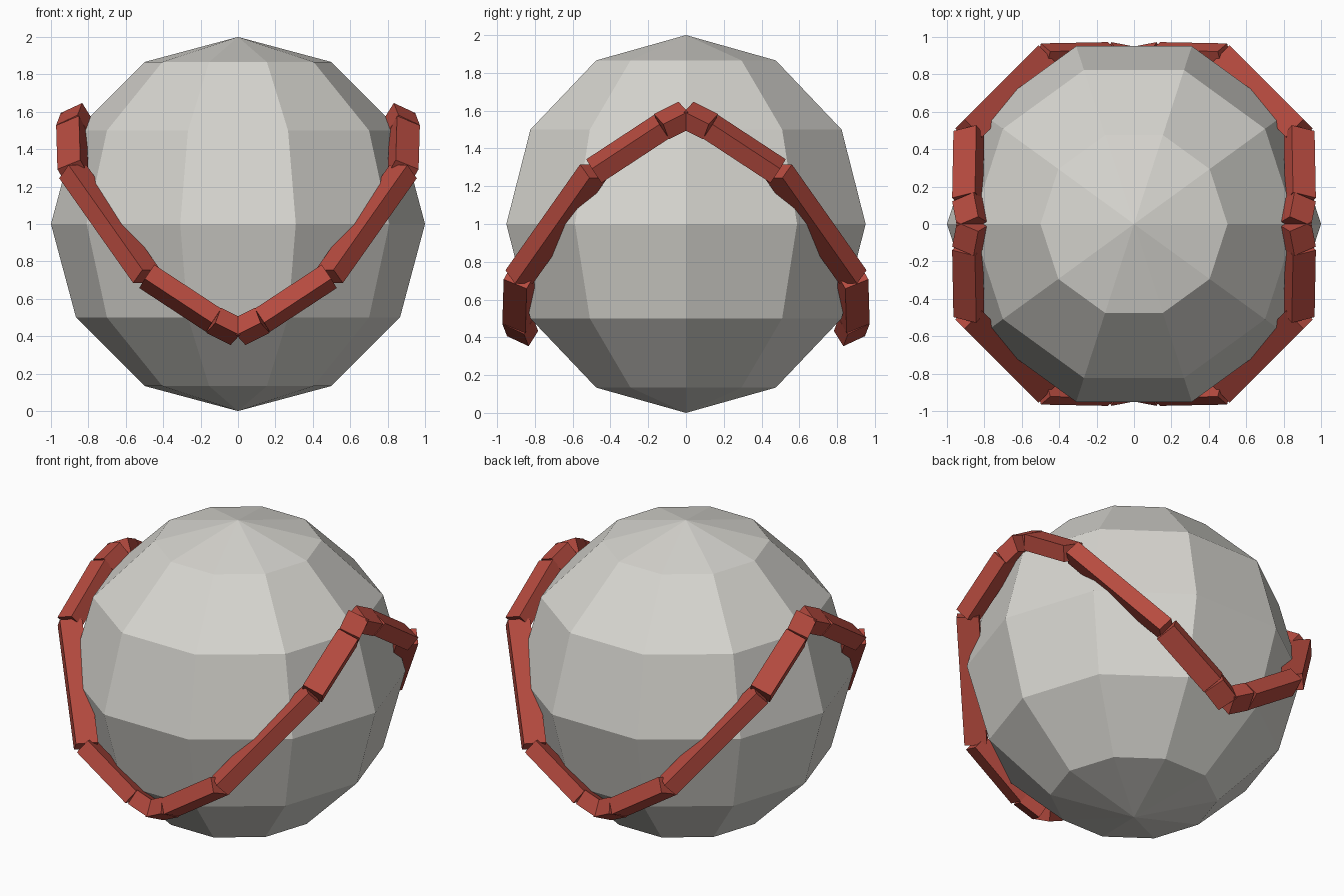
import bpy, bmesh, math
from mathutils import Vector

if "Cube" in bpy.data.objects:
    bpy.data.objects.remove(bpy.data.objects["Cube"])


def material(name, rgb):
    m = bpy.data.materials.new(name)
    m.diffuse_color = (*rgb, 1)
    m.use_nodes = True
    m.node_tree.nodes["Principled BSDF"].inputs["Base Color"].default_value = m.diffuse_color
    return m


def finish(bm, name, mat):
    bmesh.ops.recalc_face_normals(bm, faces=bm.faces)
    me = bpy.data.meshes.new(name)
    bm.to_mesh(me)
    bm.free()
    me.materials.append(mat)
    ob = bpy.data.objects.new(name, me)
    bpy.context.collection.objects.link(ob)
    ob.location.z = 1
    return ob


# Faceted ball, 10 segments by 6 rings, with a corner on the x axis
bm = bmesh.new()
bmesh.ops.create_uvsphere(bm, u_segments=10, v_segments=6, radius=1)
ball = finish(bm, "ball", material("warm grey", (0.68, 0.67, 0.63)))
if max(v.co.x for v in ball.data.vertices) < 0.99:
    ball.rotation_euler.z = math.pi / 2

# Seam path: one eighth measured, swapped over the diagonal for a quarter
eighth = [(0.865, 0, 0.58), (0.89, 0.13, 0.515), (0.883, 0.488, 0.28)]
quarter = [Vector(p) for p in eighth]
quarter += [Vector((y, x, -z)) for x, y, z in reversed(eighth)]

DEPTH, WIDTH, ROLL = 0.135, 0.10, math.radians(26)


def bar_corners(a, b):
    """Eight corners of a straight bar from a to b, rolled about its length."""
    d = (b - a).normalized()
    mid = (a + b) / 2
    out = d.cross(Vector((0, 0, 1))).normalized()
    if out.dot(mid) < 0:
        out.negate()
    up = out.cross(d).normalized()
    if up.z < 0:
        up.negate()
    roll = 0 if abs(mid.z) < 0.1 else -math.copysign(ROLL, mid.z)
    n = out * math.cos(roll) + up * math.sin(roll)
    s = up * math.cos(roll) - out * math.sin(roll)
    ring = [(-1, -1), (1, -1), (1, 1), (-1, 1)]
    return [p + n * i * DEPTH / 2 + s * j * WIDTH / 2
            for p in (a, b) for i, j in ring]


# Seam bars, mirrored into all four quarters
bm = bmesh.new()
for sx in (1, -1):
    for sy in (1, -1):
        for a, b in zip(quarter, quarter[1:]):
            v = [bm.verts.new((c.x * sx, c.y * sy, c.z))
                 for c in bar_corners(a, b)]
            bm.faces.new(v[:4])
            bm.faces.new(v[4:])
            for i in range(4):
                j = (i + 1) % 4
                bm.faces.new((v[i], v[j], v[j + 4], v[i + 4]))
finish(bm, "seam", material("brick red", (0.47, 0.07, 0.05)))
